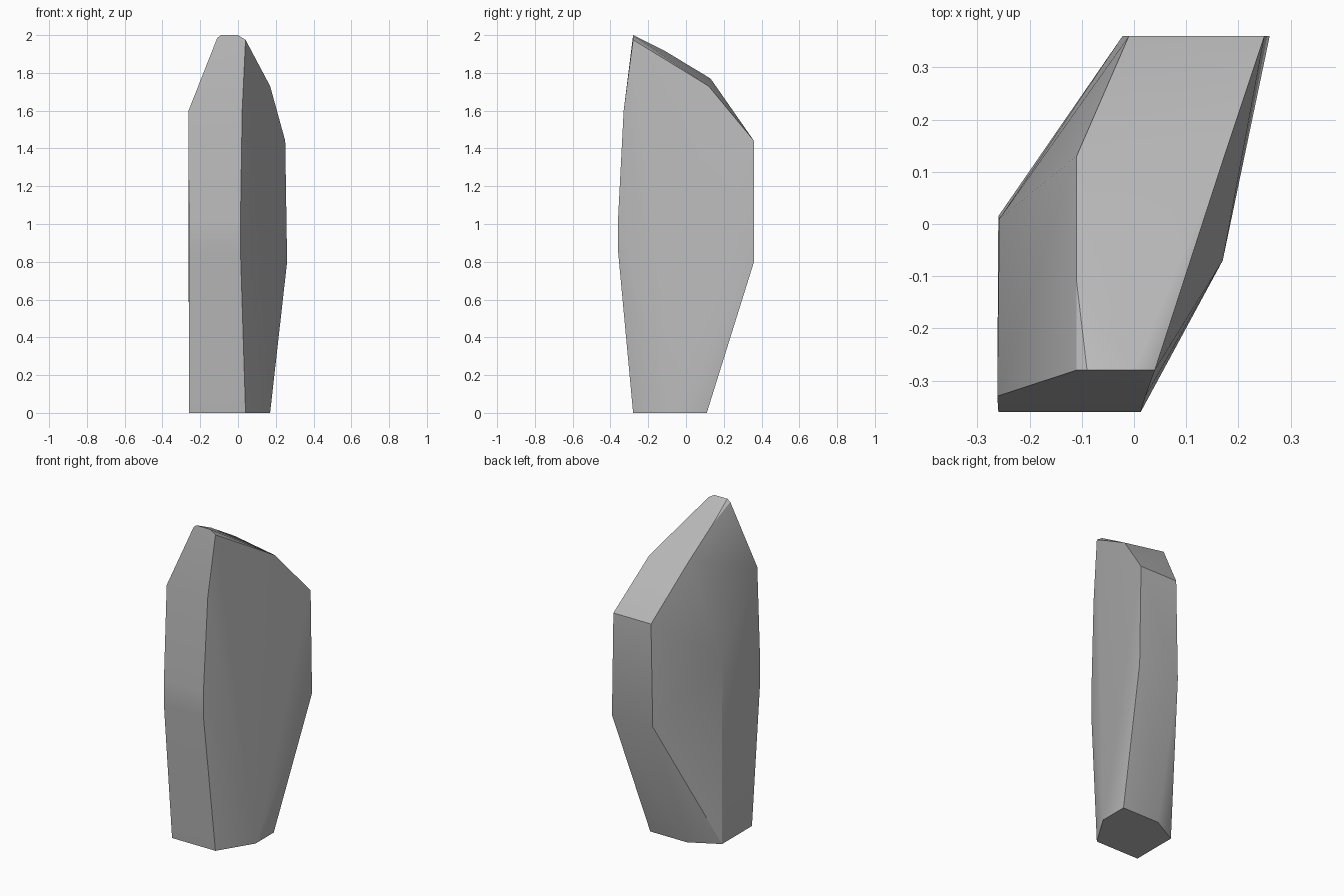
import bpy
import bmesh
from math import radians

cube = bpy.data.objects.get("Cube")
if cube:
    bpy.data.objects.remove(cube, do_unlink=True)

# One plain stone colour
stone = bpy.data.materials.new("grey_stone")
stone.use_nodes = True
colour = (0.5, 0.5, 0.5, 1)
stone.diffuse_color = colour
stone.node_tree.nodes["Principled BSDF"].inputs["Base Color"].default_value = colour

# Corners of the chipped boulder, grouped by the facet they bound
foot = [(x, y, 0) for x, y in ((-.26, -.28), (.04, -.28), (.17, -.07),
                               (.17, .11), (-.085, .11), (-.26, .015))]
front = [(-.26, -.36, .86), (.013, -.36, .86), (-.26, -.36, 1.02),
         (.013, -.36, 1.02), (-.262, -.33, 1.6), (.022, -.33, 1.6)]
back = [(-.022, .36, .8), (.26, .36, .8), (-.01, .36, 1.44), (.25, .36, 1.44)]
side = [(-.258, .01, 1.16)]
crown = [(-.11, -.28, 1.985), (-.09, -.28, 2), (0, -.28, 2), (.04, -.28, 1.975),
         (-.11, -.11, 1.915), (-.11, .13, 1.77), (.17, .12, 1.73)]

# Wrap the corners in a convex skin and merge the flat areas
bm = bmesh.new()
for corner in foot + front + back + side + crown:
    bm.verts.new(corner)
hull = bmesh.ops.convex_hull(bm, input=bm.verts)
loose = {g for g in hull["geom_interior"] + hull["geom_unused"]
         if isinstance(g, bmesh.types.BMVert)}
bmesh.ops.delete(bm, geom=list(loose), context="VERTS")
bmesh.ops.dissolve_limit(bm, angle_limit=radians(1), verts=bm.verts, edges=bm.edges)
bmesh.ops.recalc_face_normals(bm, faces=bm.faces)

mesh = bpy.data.meshes.new("boulder")
bm.to_mesh(mesh)
bm.free()
mesh.materials.append(stone)
boulder = bpy.data.objects.new("boulder", mesh)
bpy.context.collection.objects.link(boulder)

# Soft shading over shallow creases, crisp at the strong ones
bpy.context.view_layer.objects.active = boulder
boulder.select_set(True)
bpy.ops.object.shade_smooth_by_angle(angle=radians(30))
weighted = boulder.modifiers.new("even_shading", "WEIGHTED_NORMAL")
weighted.keep_sharp = True
